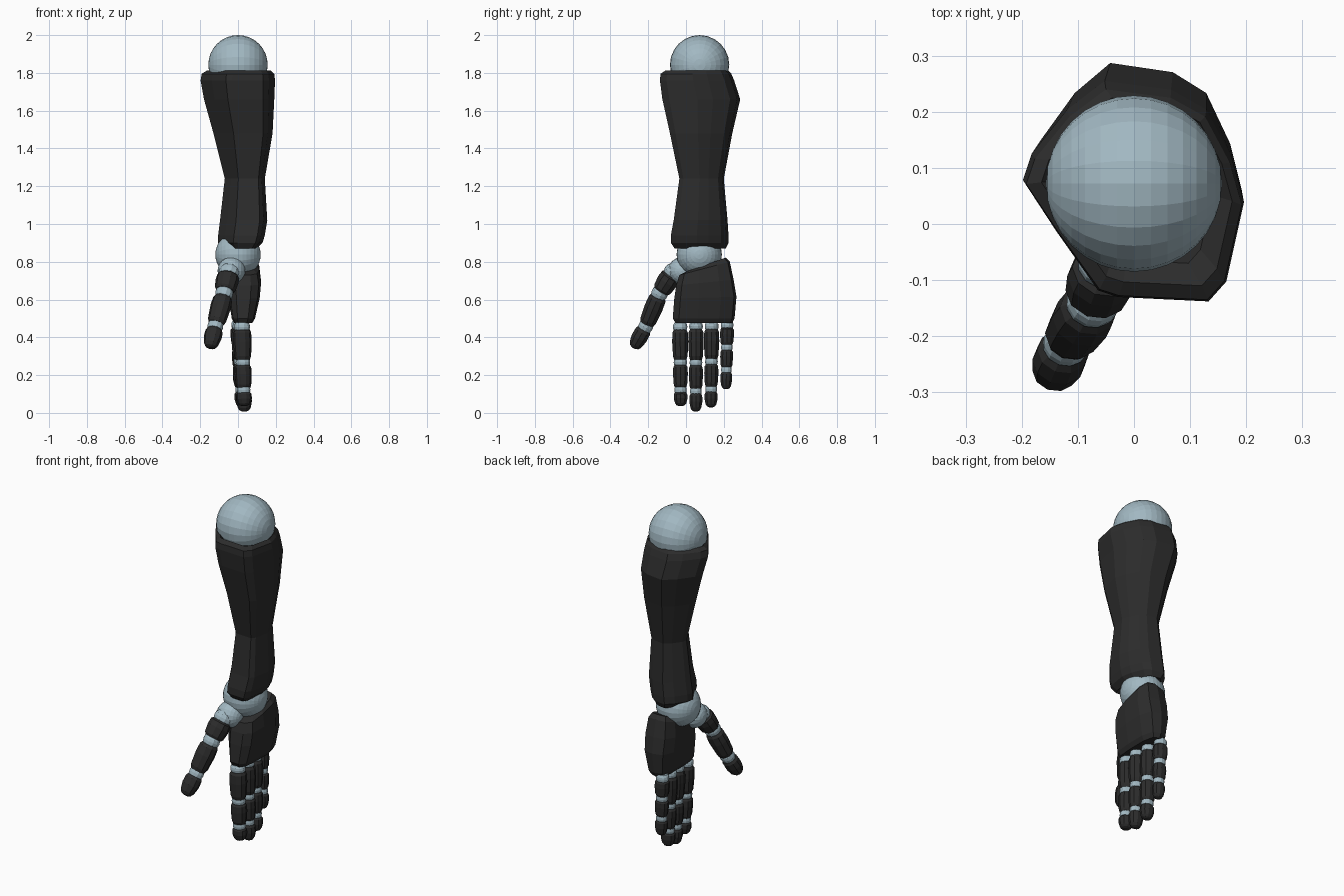
import bpy, bmesh, math
from mathutils import Vector

if "Cube" in bpy.data.objects:
    bpy.data.objects.remove(bpy.data.objects["Cube"])


def material(name, rgb):
    m = bpy.data.materials.new(name)
    m.diffuse_color = (*rgb, 1)
    m.use_nodes = True
    m.node_tree.nodes["Principled BSDF"].inputs["Base Color"].default_value = m.diffuse_color
    return m


DARK = material("dark_shell", (0.025, 0.025, 0.025))
BLUE = material("pale_joint", (0.36, 0.48, 0.54))


def loft(name, rings, mat):
    """Skin a closed solid over rings that have equal point counts."""
    bm = bmesh.new()
    loops = [[bm.verts.new(p) for p in r] for r in rings]
    n = len(loops[0])
    for a, b in zip(loops, loops[1:]):
        for i in range(n):
            j = (i + 1) % n
            bm.faces.new((a[i], a[j], b[j], b[i]))
    bm.faces.new(loops[0])
    bm.faces.new(loops[-1])
    bmesh.ops.recalc_face_normals(bm, faces=bm.faces)
    me = bpy.data.meshes.new(name)
    bm.to_mesh(me)
    bm.free()
    me.materials.append(mat)
    ob = bpy.data.objects.new(name, me)
    bpy.context.collection.objects.link(ob)
    return ob


def box_ring(shape, z, x0, x1, y0, y1, tilt=0):
    """Fit a unit outline into an x/y box at height z, tilted along y."""
    return [(x0 + u * (x1 - x0), y0 + v * (y1 - y0), z + tilt * (v - 0.5))
            for u, v in shape]


def ball(name, loc, r, seg=24, rings=16):
    bpy.ops.mesh.primitive_uv_sphere_add(segments=seg, ring_count=rings, radius=r,
                                         location=loc, rotation=(0, math.pi / 2, 0))
    ob = bpy.context.object
    ob.name = name
    ob.data.materials.append(BLUE)


def segment(name, a, b, profile, ru, rv, mat, n=10):
    """Faceted tube from a to b; profile holds (position, radius factor)."""
    a, b = Vector(a), Vector(b)
    axis = (b - a).normalized()
    u = axis.cross(Vector((1, 0, 0))).normalized()
    v = axis.cross(u)
    rings = []
    for t, k in profile:
        c = a.lerp(b, t)
        rings.append([c + u * ru * k * math.cos(2 * math.pi * (i + .5) / n)
                      + v * rv * k * math.sin(2 * math.pi * (i + .5) / n) for i in range(n)])
    loft(name, rings, mat)


BONE = [(0, .76), (.1, .95), (.4, 1), (.88, .9), (1, .76)]
TIP = [(0, .8), (.12, .97), (.45, 1), (.8, .82), (.94, .6), (1, .32)]
JOINT = [(0, .75), (.25, .95), (.5, 1), (.75, .95), (1, .75)]


def digit(name, pts, ru, rv, gap, taper=0.9):
    """Chain of shells with a pale knuckle at each point but the last."""
    pts = [Vector(p) for p in pts]
    last = len(pts) - 2
    for i in range(last + 1):
        a, b = pts[i], pts[i + 1]
        d = (b - a).normalized()
        k = taper ** i
        end = b if i == last else b - d * gap
        segment(f"{name}_shell_{i+1}", a + d * gap, end, TIP if i == last else BONE,
                ru * k, rv * k, DARK)
        segment(f"{name}_joint_{i+1}", a - d * gap * 1.7, a + d * gap * 1.7, JOINT,
                ru * k * .88, rv * k * .88, BLUE, 12)


# Elbow and wrist balls
ball("elbow_ball", (0, .072, 1.843), .157)
ball("wrist_ball", (0, .07, .838), .12)

# Forearm shell
OUTLINE = [(.37, 1), (.67, .96), (.83, .87), (.945, .65), (1, .45), (.92, .09), (.84, 0),
           (.43, .02), (.34, .05), (.15, .32), (0, .55), (.04, .67), (.2, .87)]
forearm = [(.90, -.04, .07, -.01, .16), (.87, -.07, .10, -.06, .21), (.90, -.105, .13, -.08, .225),
           (.94, -.105, .142, -.08, .225), (1.02, -.095, .155, -.065, .22),
           (1.24, -.07, .142, -.035, .20), (1.48, -.13, .183, -.085, .245),
           (1.66, -.18, .192, -.125, .287), (1.76, -.198, .196, -.138, .255),
           (1.795, -.192, .192, -.135, .24), (1.812, -.165, .175, -.11, .225),
           (1.78, -.13, .14, -.07, .20)]
loft("forearm_shell", [box_ring(OUTLINE, *r) for r in forearm], DARK)

# Palm shell
PALM = [(.25, 0), (.7, 0), (.93, .1), (1, .4), (1, .75), (.85, .96), (.5, 1),
        (.15, .95), (0, .75), (0, .3), (.06, .1)]
palm = [(.475, -.02, .075, -.055, .245, 0), (.50, -.033, .09, -.07, .257, 0),
        (.61, -.05, .115, -.062, .267, .01), (.69, -.055, .122, -.052, .252, .03),
        (.765, -.045, .112, -.035, .232, .07), (.785, -.025, .095, .0, .212, .075)]
loft("palm_shell", [box_ring(PALM, *r) for r in palm], DARK)

# Four fingers: y at root and tip, x, knuckle heights, half widths
for name, y0, y1, x, zs, ru, rv in [
        ("index_finger", -.031, -.028, .022, (.455, .268, .122, .037), .045, .049),
        ("middle_finger", .053, .052, .022, (.458, .266, .115, .008), .043, .049),
        ("ring_finger", .136, .132, .012, (.458, .272, .125, .03), .043, .048),
        ("little_finger", .218, .212, .0, (.465, .347, .228, .126), .039, .042)]:
    pts = [(x + .004 * i, y0 + (y1 - y0) * i / 3, z) for i, z in enumerate(zs)]
    digit(name, pts, ru, rv, .014, .92)

# Thumb
ball("thumb_ball", (-.035, -.022, .752), .073, 16, 12)
digit("thumb", [(-.047, -.068, .745), (-.073, -.14, .632), (-.12, -.213, .458),
                (-.147, -.277, .345)], .058, .062, .018, .88)
